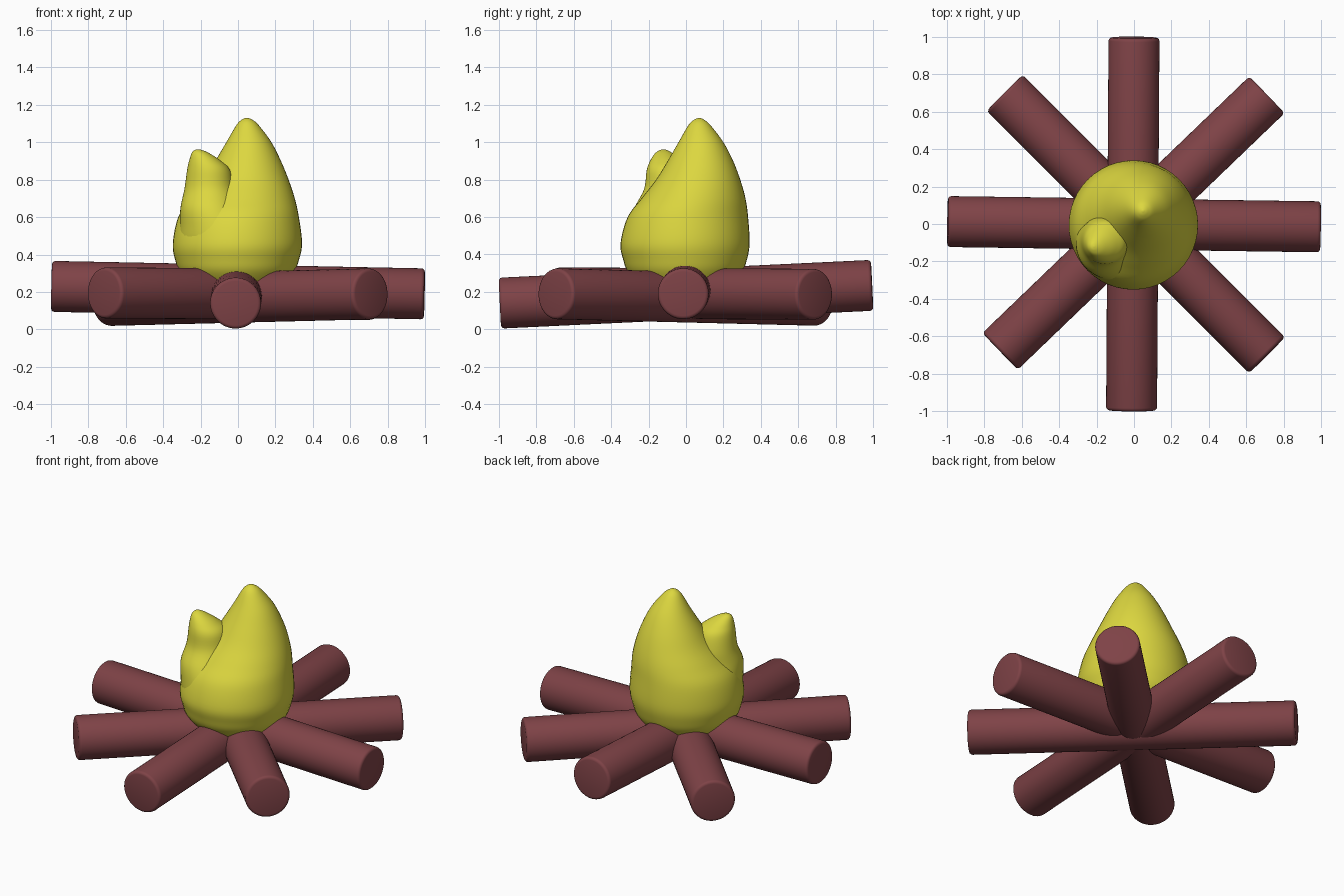
import bpy, bmesh, math
from mathutils import Vector

if "Cube" in bpy.data.objects:
    bpy.data.objects.remove(bpy.data.objects["Cube"])


def material(name, color):
    m = bpy.data.materials.new(name)
    m.diffuse_color = color
    m.use_nodes = True
    m.node_tree.nodes["Principled BSDF"].inputs["Base Color"].default_value = m.diffuse_color
    return m


WOOD = material("wood", (0.21, 0.055, 0.062, 1))
FIRE = material("fire", (0.72, 0.68, 0.05, 1))


def finish(bm, name, mat, angle):
    bmesh.ops.recalc_face_normals(bm, faces=bm.faces)
    me = bpy.data.meshes.new(name)
    bm.to_mesh(me)
    bm.free()
    ob = bpy.data.objects.new(name, me)
    bpy.context.collection.objects.link(ob)
    me.materials.append(mat)
    bpy.ops.object.select_all(action='DESELECT')
    ob.select_set(True)
    bpy.context.view_layer.objects.active = ob
    bpy.ops.object.shade_smooth_by_angle(angle=math.radians(angle))
    return ob


def log(name, a, b, r=0.136, bevel=0.018):
    # Capped cylinder between two end points with softened rims
    a, b = Vector(a), Vector(b)
    bm = bmesh.new()
    bmesh.ops.create_cone(bm, cap_ends=True, segments=48, radius1=r, radius2=r,
                          depth=(b - a).length)
    rims = [e for e in bm.edges if abs(e.verts[0].co.z - e.verts[1].co.z) < 1e-5]
    bmesh.ops.bevel(bm, geom=rims, offset=bevel, segments=3, profile=0.5, affect='EDGES')
    rot = (b - a).to_track_quat('Z', 'Y')
    for v in bm.verts:
        v.co = rot @ v.co + (a + b) / 2
    finish(bm, name, WOOD, 40)


def spline(rows, steps=5):
    # Catmull-Rom refinement of the (x, y, z, radius) rows
    pts = [Vector(p) for p in rows]
    out = []
    for i in range(len(pts) - 1):
        p0, p1, p2 = pts[max(i - 1, 0)], pts[i], pts[i + 1]
        p3 = pts[min(i + 2, len(pts) - 1)]
        for k in range(steps):
            t = k / steps
            out.append(0.5 * (2 * p1 + (p2 - p0) * t + (2 * p0 - 5 * p1 + 4 * p2 - p3) * t**2
                              + (3 * p1 - p0 - 3 * p2 + p3) * t**3))
    return out + [pts[-1]]


def flame(name, rows, n=48):
    # Leaning teardrop lofted through circular sections
    bm = bmesh.new()
    rings = []
    for x, y, z, r in spline(rows):
        rings.append([bm.verts.new((x + r * math.cos(2 * math.pi * i / n),
                                    y + r * math.sin(2 * math.pi * i / n), z))
                      for i in range(n)])
    for lo, hi in zip(rings, rings[1:]):
        for i in range(n):
            j = (i + 1) % n
            bm.faces.new((lo[i], lo[j], hi[j], hi[i]))
    bm.faces.new(rings[0])
    bm.faces.new(rings[-1])
    finish(bm, name, FIRE, 80)


# Crossed logs
log("log_side", (-0.995, 0.013, 0.23), (0.995, -0.015, 0.19))
log("log_front_back", (-0.013, -0.995, 0.14), (0.0, 0.995, 0.235))
log("log_diagonal_right", (-0.715, -0.68, 0.195), (0.71, 0.69, 0.187))
log("log_diagonal_left", (-0.69, 0.70, 0.155), (0.71, -0.70, 0.19))

# Tall flame
flame("main_flame", [
    (0, 0, 0.17, 0.12), (0, 0, 0.22, 0.23), (-0.005, -0.005, 0.30, 0.302),
    (-0.005, -0.005, 0.37, 0.33), (-0.003, -0.005, 0.46, 0.345),
    (0.003, 0.01, 0.60, 0.322), (0.025, 0.04, 0.70, 0.278),
    (0.045, 0.065, 0.80, 0.225), (0.054, 0.077, 0.90, 0.175),
    (0.058, 0.08, 1.00, 0.12), (0.051, 0.072, 1.09, 0.06),
    (0.048, 0.07, 1.12, 0.028), (0.048, 0.07, 1.13, 0.004)])

# Short flame growing out of the front left
flame("small_flame", [
    (-0.03, -0.03, 0.36, 0.25), (-0.05, -0.045, 0.45, 0.27),
    (-0.10, -0.09, 0.55, 0.212), (-0.142, -0.11, 0.65, 0.165),
    (-0.152, -0.09, 0.75, 0.134), (-0.157, -0.095, 0.85, 0.115),
    (-0.176, -0.107, 0.90, 0.085), (-0.2, -0.118, 0.94, 0.048),
    (-0.211, -0.12, 0.957, 0.022), (-0.213, -0.12, 0.962, 0.004)])
